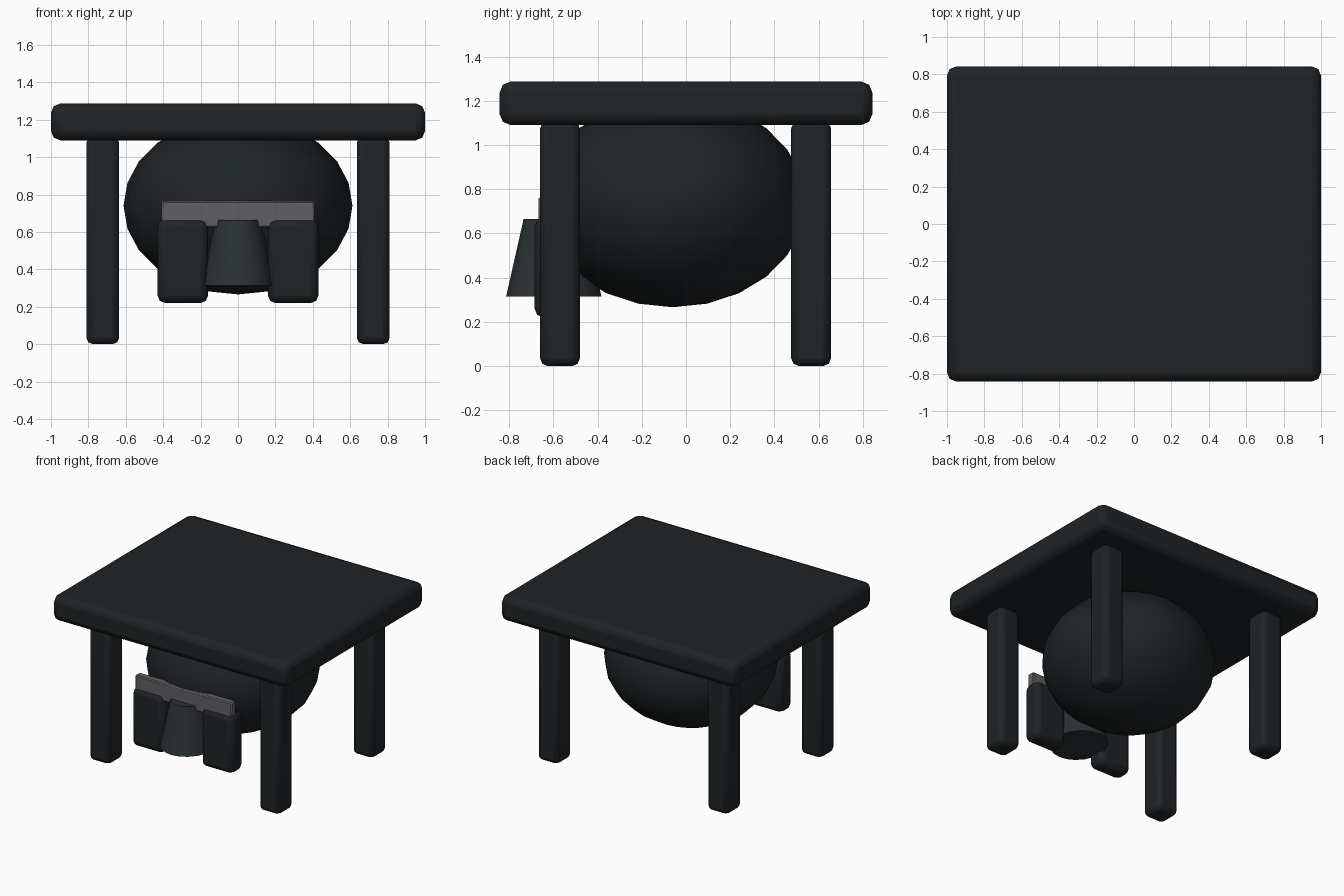
import bpy, math

if "Cube" in bpy.data.objects:
    bpy.data.objects.remove(bpy.data.objects["Cube"])


def material(name, color):
    m = bpy.data.materials.new(name)
    m.diffuse_color = (*color, 1)
    m.use_nodes = True
    m.node_tree.nodes["Principled BSDF"].inputs["Base Color"].default_value = m.diffuse_color
    return m


dark = material("dark_body", (0.013, 0.017, 0.019))
slate = material("slate", (0.024, 0.031, 0.033))
grey = material("grey", (0.115, 0.115, 0.125))


def finish(name, mat):
    ob = bpy.context.object
    ob.name = name
    ob.data.materials.append(mat)
    bpy.ops.object.shade_smooth_by_angle(angle=math.radians(35))
    return ob


def box(name, lo, hi, bevel, mat, segments=2):
    bpy.ops.mesh.primitive_cube_add(size=1, location=[(a + b) / 2 for a, b in zip(lo, hi)])
    ob = bpy.context.object
    ob.scale = [b - a for a, b in zip(lo, hi)]
    bpy.ops.object.transform_apply(location=False, rotation=False, scale=True)
    mod = ob.modifiers.new("Bevel", 'BEVEL')
    mod.width, mod.segments = bevel, segments
    return finish(name, mat)


# Flat slab on top
box("top_slab", (-1, -0.843, 1.09), (1, 0.843, 1.287), 0.05, dark)

# Four legs
for side, s in (("left", -1), ("right", 1)):
    for end, y in (("front", -0.57), ("back", 0.566)):
        x = s * 0.723
        box(f"{end}_{side}_leg", (x - 0.088, y - 0.09, 0), (x + 0.088, y + 0.09, 1.11), 0.035, dark)

# Rounded body under the slab
bpy.ops.mesh.primitive_uv_sphere_add(segments=24, ring_count=12, radius=1, location=(0, -0.06, 0.74))
bpy.context.object.scale = (0.612, 0.6, 0.474)
bpy.ops.object.transform_apply(location=False, rotation=False, scale=True)
finish("round_body", dark)

# Paired front blocks
for side, s in (("left", -1), ("right", 1)):
    x = s * 0.295
    box(f"{side}_front_block", (x - 0.135, -0.685, 0.22), (x + 0.135, -0.545, 0.67), 0.04, dark)

# Grey cross bar behind the blocks
box("cross_bar", (-0.41, -0.668, 0.625), (0.41, -0.61, 0.765), 0.008, grey, 1)

# Tapered horn between the blocks
bpy.ops.mesh.primitive_cone_add(vertices=20, radius1=0.194, radius2=0.123, depth=0.35,
                                location=(0, -0.598, 0.49))
bpy.context.object.scale = (1, 1.11, 1)
bpy.ops.object.transform_apply(location=False, rotation=False, scale=True)
finish("tapered_horn", slate)
